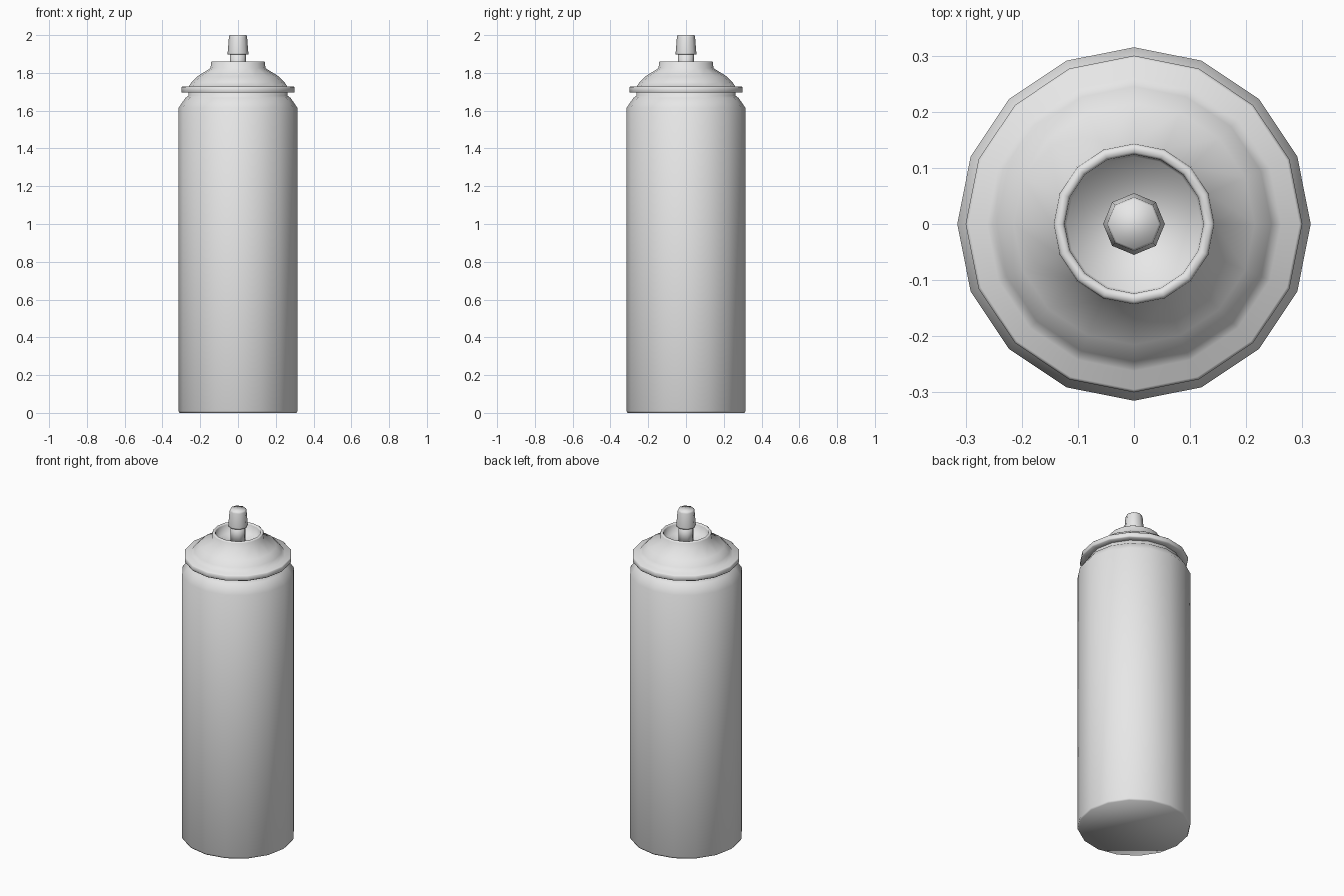
import bpy, bmesh, math

cube = bpy.data.objects.get("Cube")
if cube:
    bpy.data.objects.remove(cube, do_unlink=True)

# Single plain metal colour
GREY = (0.8, 0.8, 0.8, 1.0)
metal = bpy.data.materials.new("light_grey")
metal.use_nodes = True
metal.diffuse_color = GREY
metal.node_tree.nodes["Principled BSDF"].inputs["Base Color"].default_value = GREY


def lathe(name, profile, sides):
    """Revolve a (radius, height) profile, closing both ends with flat caps."""
    bm = bmesh.new()
    rings = []
    for radius, z in profile:
        angles = [math.tau * i / sides for i in range(sides)]
        rings.append([bm.verts.new((radius * math.cos(a), radius * math.sin(a), z))
                      for a in angles])
    for low, high in zip(rings, rings[1:]):
        for i in range(sides):
            j = (i + 1) % sides
            bm.faces.new((low[i], low[j], high[j], high[i]))
    bm.faces.new(rings[0][::-1])
    bm.faces.new(rings[-1])
    for face in bm.faces:
        face.smooth = True
    mesh = bpy.data.meshes.new(name)
    bm.to_mesh(mesh)
    bm.free()
    mesh.materials.append(metal)
    obj = bpy.data.objects.new(name, mesh)
    bpy.context.collection.objects.link(obj)
    return obj


# Can wall with a tiny bottom bevel, sloped shoulder and narrow neck
lathe("can_body", [(0.31, 0), (0.315, 0.01), (0.315, 1.615), (0.278, 1.668),
                   (0.262, 1.68), (0.262, 1.70)], 16)

# Domed lid: rolled rim, dome, raised collar and sunken well
lathe("domed_lid", [(0.265, 1.695), (0.297, 1.695), (0.30, 1.70), (0.30, 1.722),
                    (0.295, 1.727), (0.262, 1.727), (0.245, 1.752), (0.215, 1.782),
                    (0.145, 1.825), (0.143, 1.855), (0.138, 1.86), (0.128, 1.86),
                    (0.124, 1.853), (0.12, 1.80)], 16)

# Valve stem and the tapered push button on it
lathe("valve_stem", [(0.043, 1.79), (0.043, 1.91)], 8)
lathe("spray_button", [(0.04, 1.897), (0.055, 1.897), (0.055, 1.905), (0.048, 1.99),
                       (0.044, 2.0)], 8)
